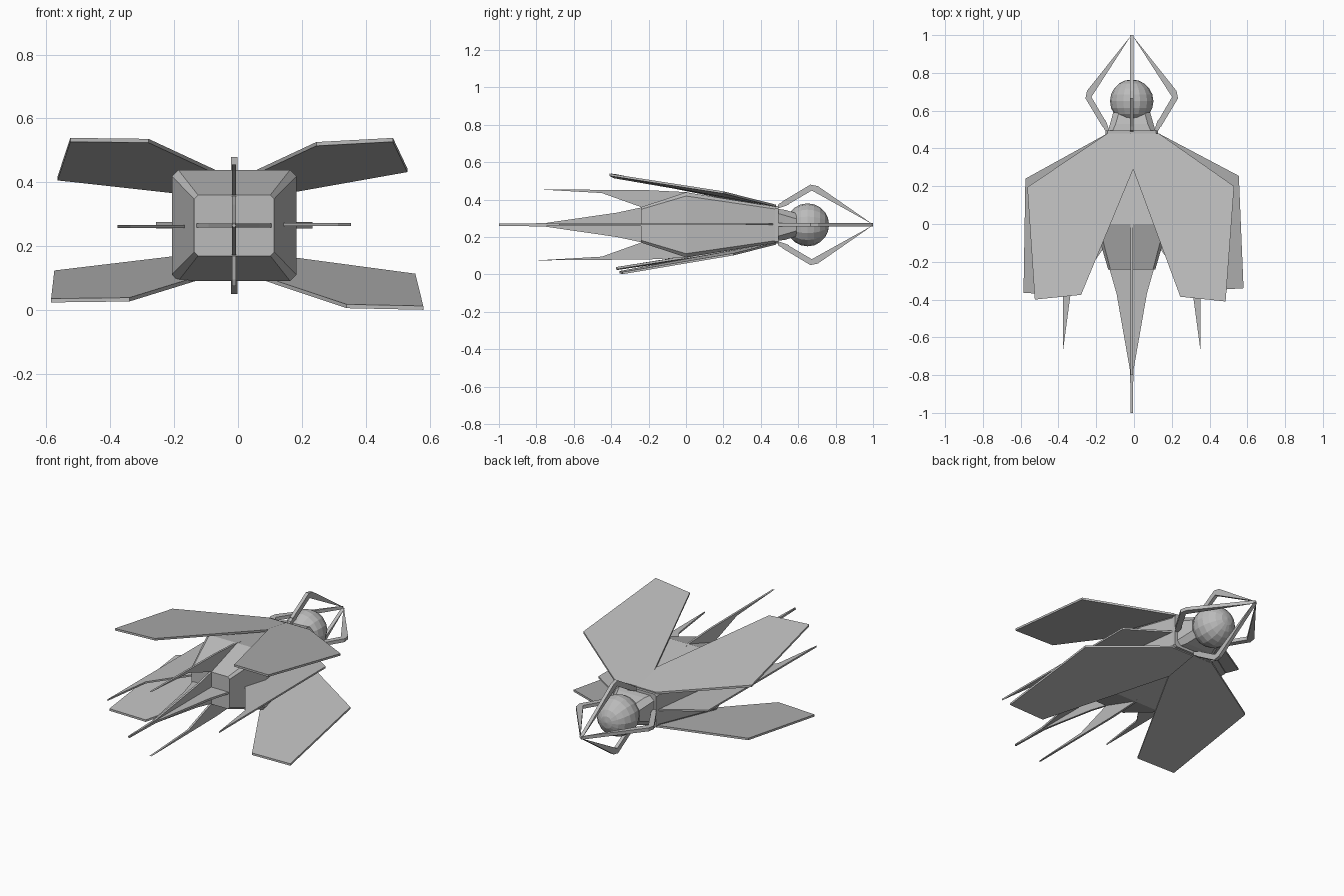
import bpy, bmesh, math
from mathutils import Vector, Matrix

if "Cube" in bpy.data.objects:
    bpy.data.objects.remove(bpy.data.objects["Cube"])

CX, CZ = -0.012, 0.265   # central axis of the craft
grey = bpy.data.materials.new("hull grey")
grey.diffuse_color = (0.5, 0.5, 0.5, 1)
grey.use_nodes = True
grey.node_tree.nodes["Principled BSDF"].inputs["Base Color"].default_value = grey.diffuse_color


def finish(name, bm):
    bmesh.ops.recalc_face_normals(bm, faces=bm.faces)
    me = bpy.data.meshes.new(name)
    bm.to_mesh(me)
    bm.free()
    me.materials.append(grey)
    ob = bpy.data.objects.new(name, me)
    bpy.context.collection.objects.link(ob)
    return ob


def plate(name, pts, thick):
    """Flat slab: outline extruded both ways by a thickness vector."""
    bm = bmesh.new()
    t = Vector(thick) / 2
    a = [bm.verts.new(Vector(p) + t) for p in pts]
    b = [bm.verts.new(Vector(p) - t) for p in pts]
    bm.faces.new(a)
    bm.faces.new(b[::-1])
    n = len(pts)
    for i in range(n):
        bm.faces.new((a[i], b[i], b[(i + 1) % n], a[(i + 1) % n]))
    return finish(name, bm)


def loft(name, rings):
    """Chamfered rectangular sections (y, half width, half height, chamfer)."""
    bm = bmesh.new()
    loops = []
    for y, w, h, c in rings:
        sec = [(w, h - c), (w - c, h), (c - w, h), (-w, h - c),
               (-w, c - h), (c - w, -h), (w - c, -h), (w, c - h)]
        loops.append([bm.verts.new((CX + x, y, CZ + z)) for x, z in sec])
    for p, q in zip(loops, loops[1:]):
        for i in range(8):
            j = (i + 1) % 8
            bm.faces.new((p[i], p[j], q[j], q[i]))
    bm.faces.new(loops[0])
    bm.faces.new(loops[-1])
    return finish(name, bm)


# Hull, head mounting plate and neck
loft("hull", [(-0.24, 0.125, 0.095, 0.012), (0.0, 0.195, 0.174, 0.02),
              (0.475, 0.135, 0.097, 0.012)])
loft("neck_plate", [(0.475, 0.14, 0.1, 0.012), (0.495, 0.14, 0.1, 0.012)])
loft("neck", [(0.495, 0.125, 0.085, 0.025), (0.53, 0.115, 0.08, 0.03),
              (0.59, 0.098, 0.062, 0.03)])

# Round head, poles facing forward and back
bm = bmesh.new()
bmesh.ops.create_uvsphere(bm, u_segments=16, v_segments=10, radius=0.115,
                          matrix=Matrix.Translation((CX, 0.65, CZ)) @ Matrix.Rotation(math.pi / 2, 4, 'X'))
finish("head", bm)

# Wings: root, outer front, outer tip, inner tip, inner root
wings = {
    "upper_left_wing": [(-0.14, 0.48, 0.365), (-0.565, 0.195, 0.412), (-0.525, -0.4, 0.533),
                        (-0.28, -0.375, 0.53), (0.0, 0.3, 0.4), (-0.01, 0.48, 0.365)],
    "upper_right_wing": [(0.13, 0.48, 0.367), (0.53, 0.2, 0.438), (0.485, -0.41, 0.533),
                         (0.245, -0.385, 0.52), (-0.012, 0.31, 0.4), (-0.02, 0.48, 0.367)],
    "lower_left_wing": [(-0.14, 0.48, 0.17), (-0.575, 0.24, 0.118), (-0.585, -0.365, 0.03),
                        (-0.34, -0.375, 0.033), (-0.01, 0.28, 0.135), (-0.01, 0.48, 0.17)],
    "lower_right_wing": [(0.13, 0.48, 0.165), (0.555, 0.255, 0.108), (0.58, -0.34, 0.007),
                         (0.34, -0.355, 0.012), (-0.012, 0.28, 0.13), (-0.01, 0.48, 0.165)],
}
for name, pts in wings.items():
    plate(name, pts, (0, 0, 0.012))

# Side fins: broad front, long spike behind
for side, s in (("left", -1), ("right", 1)):
    fin = [(0.12, 0.475), (0.36, 0.32), (0.365, -0.68), (0.325, -0.38), (0.15, -0.13)]
    plate(side + "_fin", [(CX + s * x, y, CZ + 0.003 * s) for x, y in fin], (0, 0, 0.01))

# Top and bottom fins: same form, set upright
for side, s in (("top", 1), ("bottom", -1)):
    fin = [(0.09, 0.46), (0.175, 0.0), (0.185, -0.2), (0.19, -0.8), (0.17, -0.45), (0.095, -0.24)]
    plate(side + "_fin", [(CX, y, CZ + s * z) for z, y in fin], (0.012, 0, 0))

# Crossed tail blades running to a long needle
half = [(0.12, -0.23), (0.08, -0.37), (0.01, -0.77), (0.003, -1.0)]
half_v = [(0.095, -0.23), (0.065, -0.37), (0.01, -0.75), (0.003, -1.0)]
outline = half + [(-w, y) for w, y in half[::-1]]
outline_v = half_v + [(-w, y) for w, y in half_v[::-1]]
plate("tail_blade_flat", [(CX + w, y, CZ) for w, y in outline], (0, 0, 0.012))
plate("tail_blade_upright", [(CX, y, CZ + w) for w, y in outline_v], (0.012, 0, 0))

# Four jointed claws meeting at a point in front of the head
directions = {"top": (0, 1), "bottom": (0, -1), "left": (-1, 0), "right": (1, 0)}
for side, (dx, dz) in directions.items():
    o = 0.03 if dx else 0.0      # side claws stand a little wider
    parts = {
        "claw_root": [(0.085 + o, 0.485), (0.112 + o, 0.495), (0.133 + o, 0.54), (0.108 + o, 0.55)],
        "claw_arm": [(0.1 + o, 0.53), (0.125 + o, 0.515), (0.215 + o, 0.665),
                     (0.205 + o, 0.705), (0.185 + o, 0.675)],
        "claw_blade": [(0.185 + o, 0.67), (0.215 + o, 0.665), (0.207 + o, 0.705), (0.002, 1.0)],
    }
    for part, pts in parts.items():
        plate(side + "_" + part, [(CX + dx * r, y, CZ + dz * r) for r, y in pts],
              (0.02 * abs(dz), 0, 0.02 * abs(dx)))
